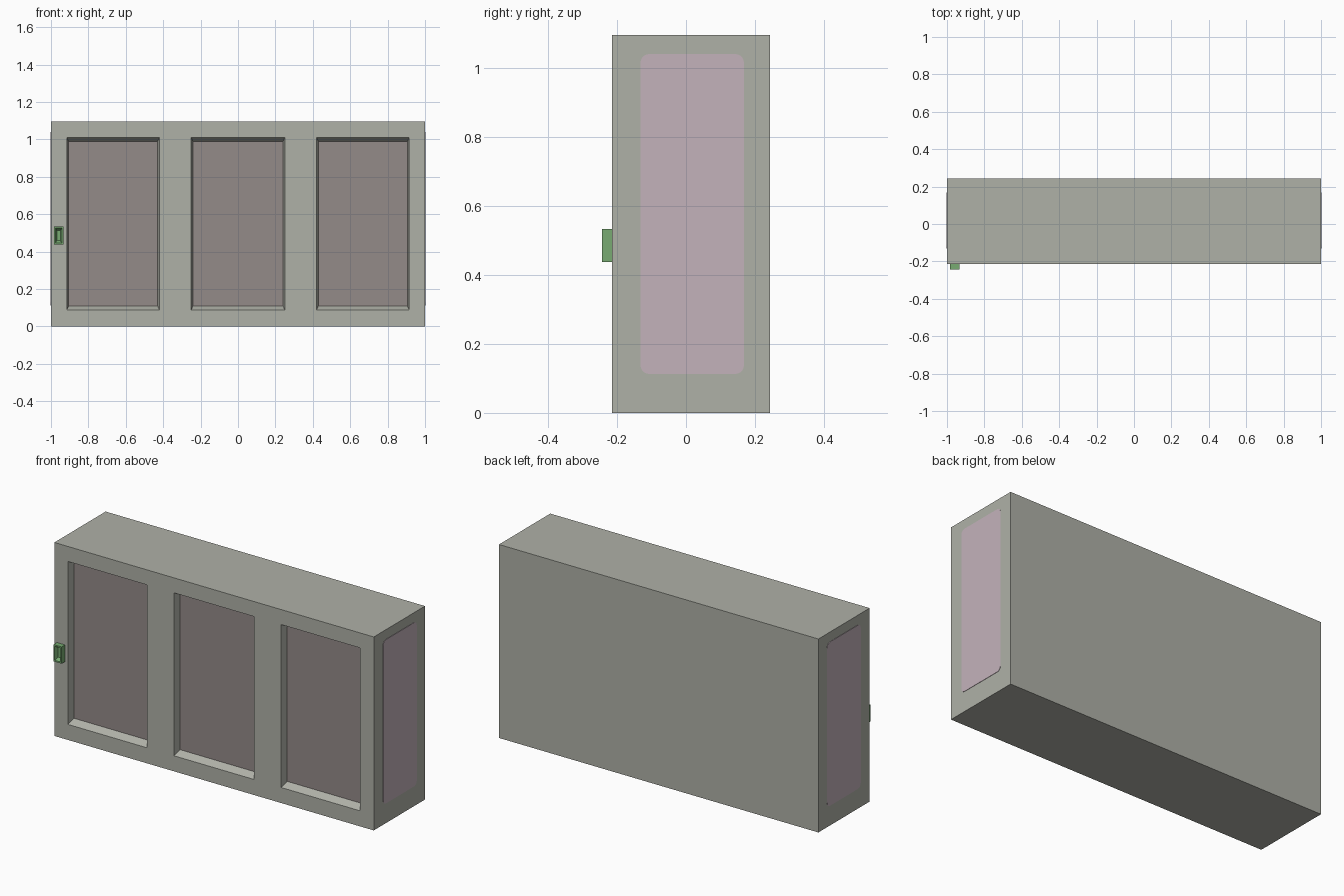
import bpy, bmesh, math

if "Cube" in bpy.data.objects:
    bpy.data.objects.remove(bpy.data.objects["Cube"])


def material(name, rgb):
    m = bpy.data.materials.new(name)
    m.diffuse_color = (*rgb, 1)
    m.use_nodes = True
    m.node_tree.nodes["Principled BSDF"].inputs["Base Color"].default_value = m.diffuse_color
    return m


GREY = material("warm_grey", (0.43, 0.44, 0.39))
PANEL = material("dark_taupe", (0.296, 0.256, 0.248))
PINK = material("dusty_pink", (0.55, 0.45, 0.50))
GREEN = material("green", (0.188, 0.41, 0.168))


def finish(name, bm, mats):
    bmesh.ops.recalc_face_normals(bm, faces=bm.faces)
    me = bpy.data.meshes.new(name)
    bm.to_mesh(me)
    bm.free()
    for m in mats:
        me.materials.append(m)
    ob = bpy.data.objects.new(name, me)
    bpy.context.collection.objects.link(ob)
    return ob


def recessed_box(name, xs, zs, y0, y1, depth, dx, dz, mats):
    """Box whose front is a grid; every odd/odd cell sinks in with sloped walls."""
    bm = bmesh.new()
    v = [[bm.verts.new((x, y0, z)) for z in zs] for x in xs]
    cells = []
    for i in range(len(xs) - 1):
        for j in range(len(zs) - 1):
            f = bm.faces.new((v[i][j], v[i + 1][j], v[i + 1][j + 1], v[i][j + 1]))
            if i % 2 and j % 2:
                cells.append(f)
    # sides and back
    rim = [e for e in bm.edges if e.is_boundary]
    ext = bmesh.ops.extrude_edge_only(bm, edges=rim)["geom"]
    for g in ext:
        if isinstance(g, bmesh.types.BMVert):
            g.co.y = y1
    bmesh.ops.holes_fill(bm, edges=[e for e in bm.edges if e.is_boundary], sides=0)
    # sunken panels
    for f in bmesh.ops.extrude_discrete_faces(bm, faces=cells)["faces"]:
        c = f.calc_center_median()
        for p in f.verts:
            p.co.x += math.copysign(dx, c.x - p.co.x)
            p.co.z += math.copysign(dz, c.z - p.co.z)
            p.co.y += depth
        f.material_index = len(mats) - 1
    return finish(name, bm, mats)


# cabinet body with three recessed front panels
recessed_box("cabinet_body",
             [-1, -0.915, -0.42, -0.25, 0.25, 0.42, 0.915, 1],
             [0, 0.088, 1.01, 1.095], -0.214, 0.244,
             0.04, 0.01, 0.022, [GREY, PANEL])

# small hollow handle on the front left
recessed_box("handle", [-0.985, -0.977, -0.942, -0.934],
             [0.438, 0.446, 0.525, 0.533], -0.244, -0.214,
             0.02, 0.008, 0.012, [GREEN])


# rounded thin plates on both ends
def end_plate(name, side):
    bm = bmesh.new()
    y0, y1, z0, z1, r = -0.132, 0.168, 0.113, 1.04, 0.025
    ring = []
    corners = [(y1 - r, z1 - r), (y0 + r, z1 - r), (y0 + r, z0 + r), (y1 - r, z0 + r)]
    for k, (cy, cz) in enumerate(corners):
        for s in range(6):
            a = math.pi / 2 * (k + s / 5)
            ring.append(bm.verts.new((side * 0.999, cy + r * math.cos(a), cz + r * math.sin(a))))
    f = bm.faces.new(ring)
    geom = bmesh.ops.extrude_face_region(bm, geom=[f])["geom"]
    for g in geom:
        if isinstance(g, bmesh.types.BMVert):
            g.co.x = side * 1.002
    finish(name, bm, [PINK])


end_plate("right_end_plate", 1)
end_plate("left_end_plate", -1)
